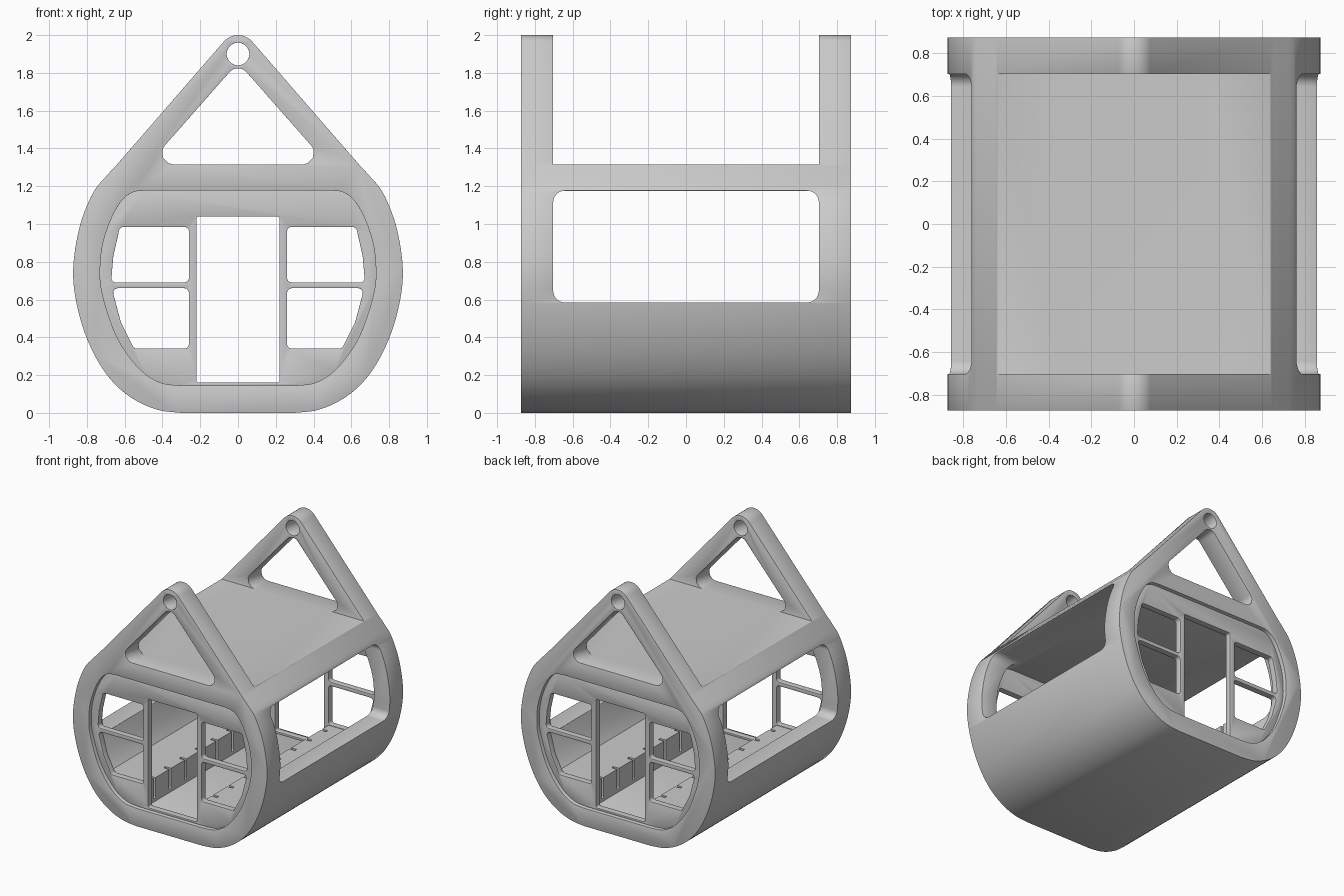
import bpy, bmesh, math
from mathutils import Vector

if "Cube" in bpy.data.objects:
    bpy.data.objects.remove(bpy.data.objects["Cube"])


def smooth_curve(pts, n=4):
    """Catmull-Rom curve through the points."""
    p = [Vector(q) for q in pts]
    p = [p[0] * 2 - p[1]] + p + [p[-1] * 2 - p[-2]]
    out = []
    for a, b, c, d in zip(p, p[1:], p[2:], p[3:]):
        for i in range(n):
            t = i / n
            out.append(0.5 * (2 * b + (c - a) * t + (2 * a - 5 * b + 4 * c - d) * t * t
                              + (3 * b - a - 3 * c + d) * t ** 3))
    return out + [p[-2]]


def rounded(pts, r, n=6):
    """Polygon with filleted corners."""
    out = []
    for i, q in enumerate(pts):
        b = Vector(q)
        u = (Vector(pts[i - 1]) - b).normalized()
        v = (Vector(pts[(i + 1) % len(pts)]) - b).normalized()
        half = u.angle(v) / 2
        if half > 1.3:
            out.append(b)
            continue
        centre = b + (u + v).normalized() * r / math.sin(half)
        s, e = b + u * r / math.tan(half) - centre, b + v * r / math.tan(half) - centre
        for k in range(n + 1):
            out.append(centre + s.lerp(e, k / n).normalized() * r)
    return out


def mirrored(half):
    return list(half) + [Vector((-p[0], p[1])) for p in reversed(half)]


def rect(a0, a1, b0, b1):
    return [(a0, b0), (a1, b0), (a1, b1), (a0, b1)]


def prism(name, pts, lo, hi, axis='Y'):
    """Extrude a profile: (x, z) along Y or (y, z) along X."""
    def place(p, d):
        return (p[0], d, p[1]) if axis == 'Y' else (d, p[0], p[1])
    bm = bmesh.new()
    a = [bm.verts.new(place(p, lo)) for p in pts]
    b = [bm.verts.new(place(p, hi)) for p in pts]
    bm.faces.new(a)
    bm.faces.new(b[::-1])
    for i in range(len(a)):
        j = (i + 1) % len(a)
        bm.faces.new((a[i], b[i], b[j], a[j]))
    bmesh.ops.recalc_face_normals(bm, faces=bm.faces)
    me = bpy.data.meshes.new(name)
    bm.to_mesh(me)
    bm.free()
    ob = bpy.data.objects.new(name, me)
    bpy.context.collection.objects.link(ob)
    return ob


def apply(ob, mod):
    bpy.context.view_layer.objects.active = ob
    bpy.ops.object.modifier_apply(modifier=mod.name)


def cut(ob, *cutters, op='DIFFERENCE'):
    for c in cutters:
        m = ob.modifiers.new('cut', 'BOOLEAN')
        m.operation, m.solver, m.object = op, 'EXACT', c
        apply(ob, m)
        bpy.data.objects.remove(c)


def finish(ob, bevel=0.0):
    if bevel:
        m = ob.modifiers.new('soft_edges', 'BEVEL')
        m.width, m.segments, m.limit_method = bevel, 2, 'ANGLE'
        m.angle_limit = math.radians(40)
        apply(ob, m)
    bpy.ops.object.select_all(action='DESELECT')
    ob.select_set(True)
    bpy.context.view_layer.objects.active = ob
    bpy.ops.object.shade_smooth_by_angle(angle=math.radians(35))


# profiles of the teardrop body and its cavity
side = smooth_curve([(.30, 0), (.42, .015), (.54, .065), (.65, .15), (.74, .27), (.81, .42),
                     (.855, .58), (.873, .73), (.86, .88), (.825, 1.03), (.765, 1.17),
                     (.705, 1.245), (.645, 1.31)])
tip = [Vector((.1 * math.cos(a), 1.9 + .1 * math.sin(a)))
       for a in (math.radians(41 + 47 * i / 8) for i in range(9))]
outer = mirrored(side + tip)
inner = mirrored(smooth_curve([(.30, .145), (.40, .157), (.49, .205), (.57, .29), (.64, .40),
                               (.69, .53), (.72, .64), (.73, .73), (.722, .86), (.69, .98),
                               (.645, 1.08), (.60, 1.14), (.55, 1.17), (.49, 1.178)]))

# cabin shell with both end frames
shell = prism('cabin_shell', outer, -.873, .873)
hole = [(.06 * math.cos(a), 1.9 + .06 * math.sin(a))
        for a in (math.tau * i / 32 for i in range(32))]
cut(shell,
    prism('c', rect(-.703, .703, 1.316, 2.2), -1, 1, 'X'),
    prism('c', inner, -1, 1),
    prism('c', rounded(rect(-.703, .703, .585, 1.176), .06), -1, 1, 'X'),
    prism('c', rounded([(-.475, 1.316), (.475, 1.316), (0, 1.855)], .06), -1, 1),
    prism('c', hole, -1, 1))
finish(shell, .009)

# end panels with a doorway and four window panes
upper = rounded([(.26, .69), (.672, .69), (.66, .83), (.625, .985), (.26, .985)], .025)
lower = rounded([(.26, .34), (.55, .34), (.62, .48), (.668, .66), (.26, .66)], .025)
for name, y0, y1 in (('front_panel', -.84, -.79), ('back_panel', .79, .84)):
    panel = prism(name, [p * 1.004 - Vector((0, .003)) for p in inner], y0, y1)
    cutters = [prism('c', rounded(rect(-.22, .22, .16, 1.04), .012), -1, 1)]
    for s in (1, -1):
        for pane in (upper, lower):
            cutters.append(prism('c', [(s * p[0], p[1]) for p in pane], -1, 1))
    cut(panel, *cutters)
    finish(panel, .004)

# benches along both side walls, slotted at the front edge
for name, s in (('left_bench', -1), ('right_bench', 1)):
    wall = [(.26, .14), (.42, .15), (.50, .20), (.58, .29), (.615, .335), (.26, .335)]
    bench = prism(name, [(s * x, z) for x, z in wall], -.79, .79)
    for i in range(8):
        y = -.7 + .2 * i
        slot = rounded(rect(y - .012, y + .012, .17, .5), .011)
        cut(bench, prism('c', slot, *sorted((s * .2, s * .31)), 'X'))
    finish(bench)
